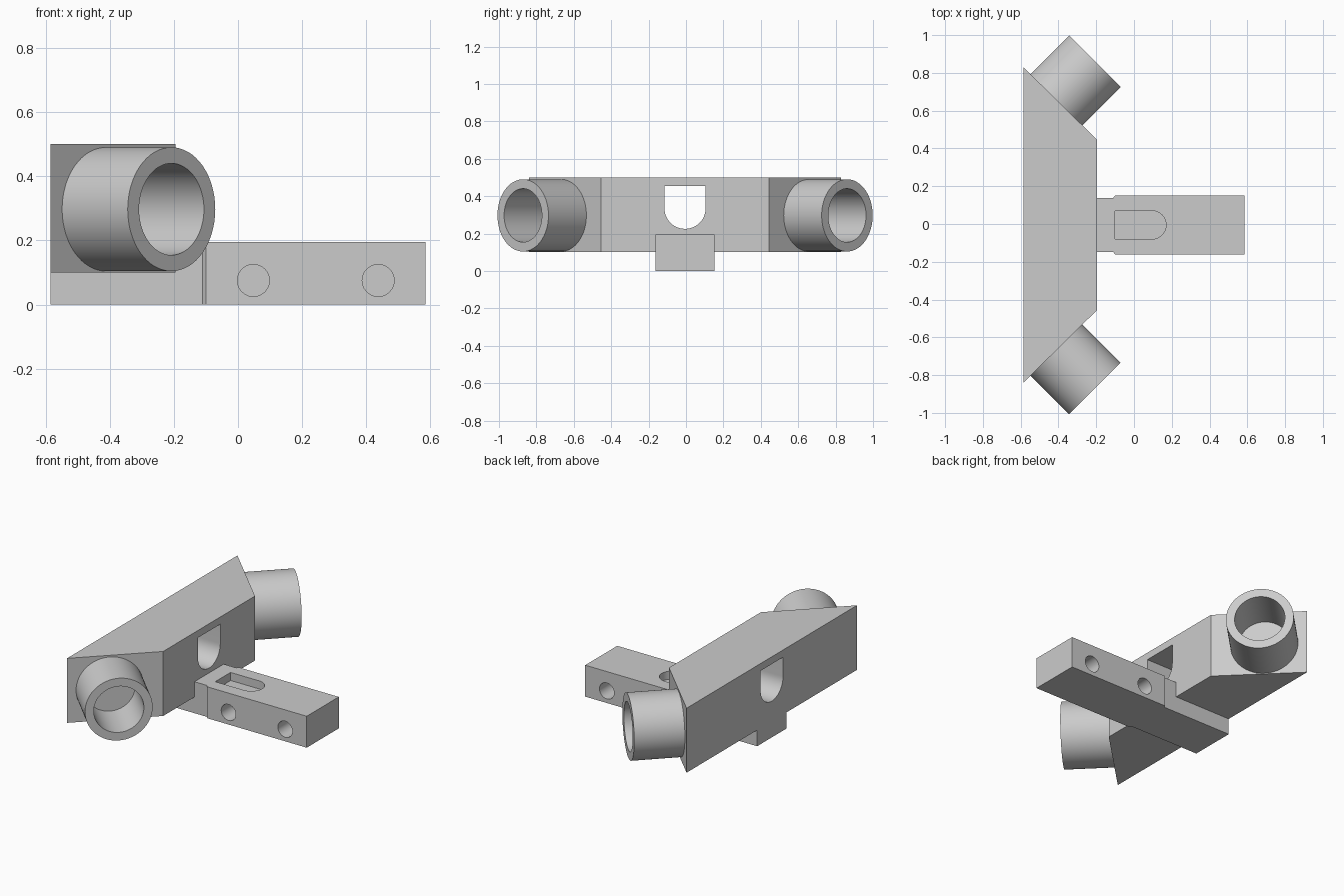
import bpy, bmesh, math
from mathutils import Matrix, Vector

cube = bpy.data.objects.get("Cube")
if cube:
    bpy.data.objects.remove(cube)

grey = bpy.data.materials.new("plain_grey")
grey.use_nodes = True
grey.diffuse_color = (0.6, 0.6, 0.6, 1)
grey.node_tree.nodes["Principled BSDF"].inputs["Base Color"].default_value = grey.diffuse_color

MID = -0.005  # y of the symmetry plane


def finish(name, bm):
    bmesh.ops.recalc_face_normals(bm, faces=bm.faces)
    mesh = bpy.data.meshes.new(name)
    bm.to_mesh(mesh)
    bm.free()
    mesh.materials.append(grey)
    obj = bpy.data.objects.new(name, mesh)
    bpy.context.collection.objects.link(obj)
    return obj


def prism(name, outline, height, matrix=Matrix()):
    """Extrude a flat outline along local z, then place it."""
    bm = bmesh.new()
    face = bm.faces.new([bm.verts.new((x, y, 0)) for x, y in outline])
    top = bmesh.ops.extrude_face_region(bm, geom=[face])["geom"]
    verts = [v for v in top if isinstance(v, bmesh.types.BMVert)]
    bmesh.ops.translate(bm, verts=verts, vec=(0, 0, height))
    bm.transform(matrix)
    return finish(name, bm)


def arc(cx, cy, r, start, end, n=24):
    angles = [math.radians(start + (end - start) * i / n) for i in range(n + 1)]
    return [(cx + r * math.cos(a), cy + r * math.sin(a)) for a in angles]


def select(obj):
    bpy.ops.object.select_all(action='DESELECT')
    obj.select_set(True)
    bpy.context.view_layer.objects.active = obj


def cut(obj, cutter, keep=False):
    select(obj)
    mod = obj.modifiers.new("cut", 'BOOLEAN')
    mod.operation = 'DIFFERENCE'
    mod.solver = 'EXACT'
    mod.object = cutter
    bpy.ops.object.modifier_apply(modifier=mod.name)
    if not keep:
        bpy.data.objects.remove(cutter)


def smooth(obj):
    select(obj)
    bpy.ops.object.shade_smooth_by_angle(angle=math.radians(30))


def mirrored(half):
    return half + [(x, -y) for x, y in reversed(half)]


# Trapezoidal cross block
block = prism("cross_block", mirrored([(-0.585, 0.835), (-0.195, 0.45)]), 0.4,
              Matrix.Translation((0, MID, 0.1)))

# Mounting bar with a stepped neck, trimmed where it meets the block
bar = prism("mounting_bar",
            mirrored([(-0.585, 0.143), (-0.11, 0.143), (-0.1, 0.157), (0.585, 0.157)]),
            0.195, Matrix.Translation((0, MID, 0)))
cut(bar, block, keep=True)

# Round-bottomed window through the block (local x, y, z become y, z, x)
to_x = Matrix(((0, 0, 1, -0.7), (1, 0, 0, MID), (0, 1, 0, 0), (0, 0, 0, 1)))
window = arc(0, 0.335, 0.11, 180, 360) + [(0.11, 0.455), (-0.11, 0.455)]
cut(block, prism("window_cutter", window, 0.7, to_x))

# Shallow slot in the top of the bar
slot = arc(0.095, 0, 0.075, -90, 90) + [(-0.1, 0.075), (-0.1, -0.075)]
cut(bar, prism("slot_cutter", slot, 0.2, Matrix.Translation((0, MID, 0.145))))

# Blind holes on both sides of the bar
for side in (-1, 1):
    for x in (0.048, 0.437):
        place = (Matrix.Translation((x, MID + side * 0.037, 0.075))
                 @ Matrix.Rotation(-side * math.pi / 2, 4, 'X'))
        cut(bar, prism("hole_cutter", arc(0, 0, 0.05, 0, 345, 23), 0.3, place))

smooth(block)
smooth(bar)

# Tubes standing square on the two slanted ends
for name, side in (("left_tube", 1), ("right_tube", -1)):
    bm = bmesh.new()
    ring = [bm.verts.new(p) for p in
            ((0.143, 0, -0.01), (0.193, 0, -0.01), (0.193, 0, 0.288), (0.143, 0, 0.288))]
    edges = [bm.edges.new((ring[i], ring[(i + 1) % 4])) for i in range(4)]
    bmesh.ops.spin(bm, geom=ring + edges, cent=(0, 0, 0), axis=(0, 0, 1),
                   angle=math.tau, steps=64)
    bmesh.ops.remove_doubles(bm, verts=bm.verts, dist=0.0001)
    turn = Vector((1, side, 0)).to_track_quat('Z', 'Y').to_matrix().to_4x4()
    bm.transform(Matrix.Translation((-0.411, MID + side * 0.663, 0.297)) @ turn)
    smooth(finish(name, bm))
